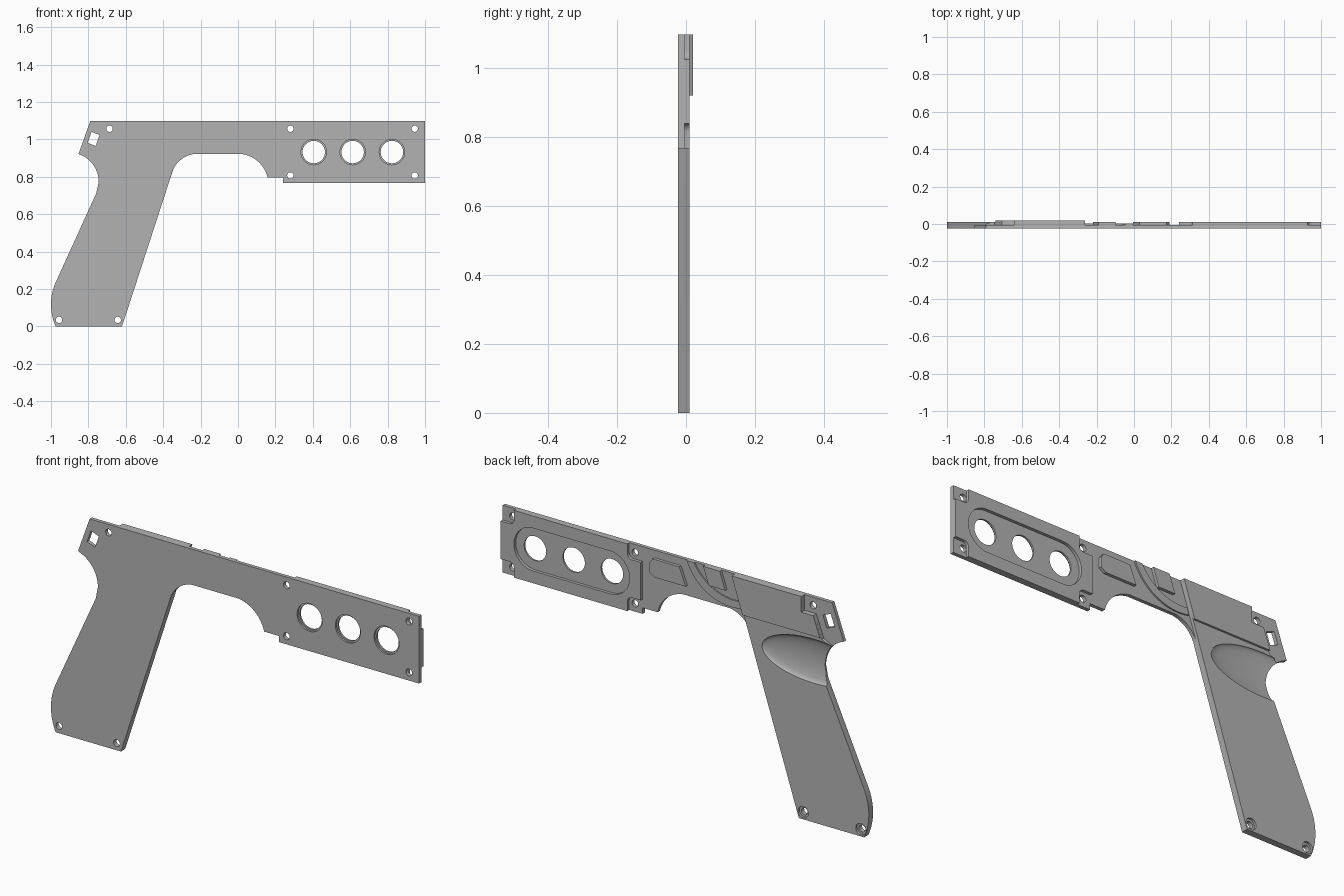
import bpy, bmesh, math
from mathutils import Vector

cube = bpy.data.objects.get("Cube")
if cube:
    bpy.data.objects.remove(cube, do_unlink=True)

grey = bpy.data.materials.new("plain_grey")
grey.use_nodes = True
grey.diffuse_color = (0.45, 0.45, 0.45, 1)
grey.node_tree.nodes["Principled BSDF"].inputs["Base Color"].default_value = (0.45, 0.45, 0.45, 1)

FRONT, MID, BACK, TOP = -0.023, -0.005, 0.010, 0.020   # depth levels


def arc(a, b, c, n=14):
    """Points of the circular arc from a through b to c."""
    (ax, az), (bx, bz), (cx, cz) = a, b, c
    d = 2 * (ax * (bz - cz) + bx * (cz - az) + cx * (az - bz))
    a2, b2, c2 = ax * ax + az * az, bx * bx + bz * bz, cx * cx + cz * cz
    ux = (a2 * (bz - cz) + b2 * (cz - az) + c2 * (az - bz)) / d
    uz = (a2 * (cx - bx) + b2 * (ax - cx) + c2 * (bx - ax)) / d
    r = math.hypot(ax - ux, az - uz)
    t = [math.atan2(z - uz, x - ux) for x, z in (a, b, c)]
    sweep, part = (t[2] - t[0]) % math.tau, (t[1] - t[0]) % math.tau
    if part > sweep:
        sweep -= math.tau
    return [(ux + r * math.cos(t[0] + sweep * i / n),
             uz + r * math.sin(t[0] + sweep * i / n)) for i in range(n + 1)]


def circle(x, z, r, n=32):
    return [(x + r * math.cos(math.tau * i / n), z + r * math.sin(math.tau * i / n)) for i in range(n)]


def prism(name, pts, y0, y1):
    """Extrude an outline in the x-z plane from depth y0 to y1."""
    bm = bmesh.new()
    face = bm.faces.new([bm.verts.new((x, y0, z)) for x, z in pts])
    new = bmesh.ops.extrude_face_region(bm, geom=[face])["geom"]
    bmesh.ops.translate(bm, vec=Vector((0, y1 - y0, 0)),
                        verts=[v for v in new if isinstance(v, bmesh.types.BMVert)])
    bmesh.ops.recalc_face_normals(bm, faces=bm.faces)
    mesh = bpy.data.meshes.new(name)
    bm.to_mesh(mesh)
    bm.free()
    mesh.materials.append(grey)
    obj = bpy.data.objects.new(name, mesh)
    bpy.context.collection.objects.link(obj)
    return obj


def cut(obj, cutters):
    """Subtract every cutter and bake the result."""
    for c in cutters:
        mod = obj.modifiers.new("cut", "BOOLEAN")
        mod.operation, mod.solver, mod.object = "DIFFERENCE", "EXACT", c
    bpy.context.view_layer.update()
    deps = bpy.context.evaluated_depsgraph_get()
    mesh = bpy.data.meshes.new_from_object(obj.evaluated_get(deps))
    obj.modifiers.clear()
    obj.data = mesh


# Shared outline curves
thumb_arc = arc((-0.745, 0.773), (-0.767, 0.853), (-0.853, 0.922))
heel = arc((-0.975, 0.235), (-1.0, 0.126), (-0.975, 0))
guard_rear = arc((-0.356, 0.81), (-0.313, 0.885), (-0.233, 0.922))
guard_front = arc((0.019, 0.922), (0.115, 0.874), (0.158, 0.797))

# Thin plate covering the whole silhouette
plate = prism("base_plate", heel + [(-0.62, 0)] + guard_rear + guard_front +
              [(0.24, 0.797), (0.24, 0.767), (1, 0.767), (1, 1.097), (-0.79, 1.097)] +
              thumb_arc[::-1] + [(-0.757, 0.714)], FRONT, MID)

# Thick grip with a straight front edge
lower_thumb = [p for p in thumb_arc if p[1] < 0.89]
grip = prism("grip_panel", heel + [(-0.62, 0), (-0.356, 0.81), (-0.262, 1.097), (-0.64, 1.097),
             (-0.64, 1.02), (-0.705, 1.02), (-0.745, 0.91)] + lower_thumb[::-1] +
             [(-0.757, 0.714)], MID, BACK)

# Raised block above the grip
prism("upper_block", [(-0.262, 1.097), (-0.32, 0.92), (-0.741, 0.92), (-0.705, 1.02),
                      (-0.64, 1.02), (-0.64, 1.097)], BACK, TOP)


# Front panel with a rounded notch at each corner
def notch(sx, sz):
    x, z, w, r = 0.62 + sx * 0.38, 0.932 + sz * 0.165, 0.072, 0.025
    curve = [(x - sx * (w - r + r * math.sin(t)), z - sz * (w - r + r * math.cos(t)))
             for t in (i * math.pi / 12 for i in range(7))]
    pts = [(x, z - sz * w)] + curve + [(x - sx * w, z)]
    return pts if sx * sz > 0 else pts[::-1]


front_panel = prism("front_panel", notch(1, 1) + notch(-1, 1) + notch(-1, -1) + notch(1, -1), MID, BACK)

# Small raised details between the block and the front panel
prism("long_pad", [(0.19, 1.04), (0.175, 1.06), (0.03, 1.06), (-0.005, 0.972), (0.165, 0.972), (0.19, 0.99)],
      MID, BACK)
prism("short_pad", [(-0.1, 1.097), (-0.19, 1.097), (-0.22, 1.01), (-0.13, 1.01)], MID, BACK)
prism("curved_ridge", arc((-0.005, 1.097), (-0.09, 0.985), (-0.305, 0.94)) +
      arc((-0.295, 0.972), (-0.125, 1.01), (-0.045, 1.097)), MID, 0.002)

# Cutters: screw holes, round windows, slot, sight hole and thumb scoop
grip_screws = [(-0.957, 0.035), (-0.643, 0.035)]
screws = grip_screws + [(-0.687, 1.057)] + [(x, z) for x in (0.28, 0.945) for z in (0.807, 1.057)]
drills = [prism("screw_cutter", circle(x, z, 0.017, 24), -0.1, 0.1) for x, z in screws]
bores = [prism("bore_cutter", circle(x, z, 0.028, 24), -0.001, 0.1) for x, z in grip_screws]
windows = []
for x in (0.405, 0.613, 0.823):
    windows += [prism("window_cutter", circle(x, 0.932, 0.06, 48), -0.1, 0.1),
                prism("rim_cutter", circle(x, 0.932, 0.068, 48), -0.1, -0.014)]
slot = prism("slot_cutter", arc((0.823, 0.827), (0.928, 0.932), (0.823, 1.037), 24) +
             arc((0.405, 1.037), (0.3, 0.932), (0.405, 0.827), 24), -0.1, 0.1)
sight = prism("sight_cutter", [(-0.783, 1.04), (-0.74, 1.024), (-0.761, 0.965), (-0.804, 0.981)], -0.1, 0.1)

bpy.ops.mesh.primitive_uv_sphere_add(segments=64, ring_count=32, location=(-0.705, BACK, 0.792))
scoop = bpy.context.object
scoop.name = "scoop_cutter"
scoop.scale = (0.285, 0.026, 0.108)
scoop.data.materials.append(grey)
for p in scoop.data.polygons:
    p.use_smooth = True

cut(plate, drills + windows + [sight, scoop])
cut(grip, drills[:2] + bores + [scoop])
cut(front_panel, [slot])
for c in drills + bores + windows + [slot, sight, scoop]:
    bpy.data.objects.remove(c, do_unlink=True)

# Smooth curves, sharp edges
bpy.ops.object.select_all(action="DESELECT")
for obj in (plate, grip, front_panel, bpy.data.objects["curved_ridge"]):
    obj.select_set(True)
bpy.context.view_layer.objects.active = plate
bpy.ops.object.shade_smooth_by_angle(angle=math.radians(25))
